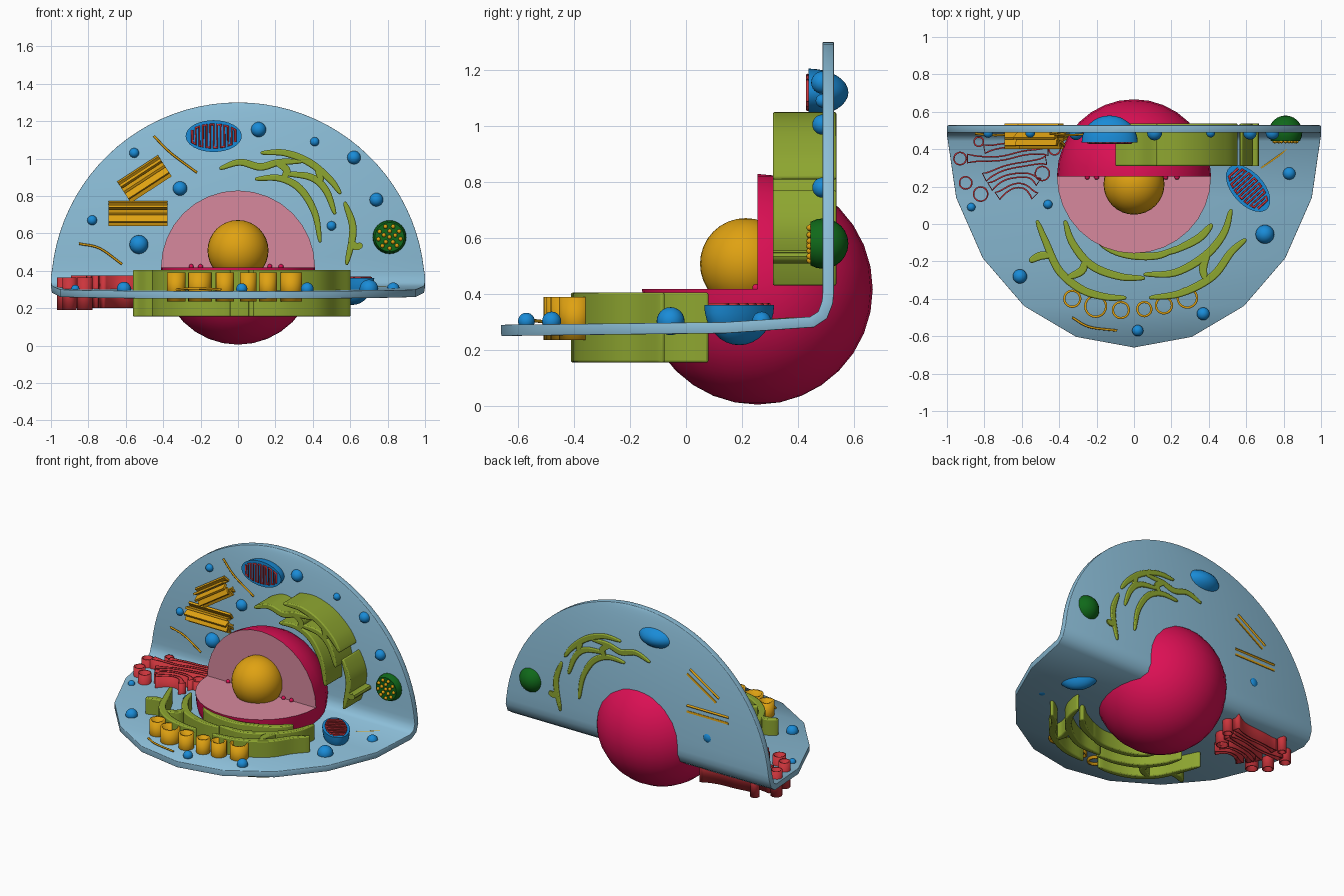
import bpy, bmesh, math
from mathutils import Matrix, Vector
from math import sin, cos, pi, radians, sqrt

if "Cube" in bpy.data.objects:
    bpy.data.objects.remove(bpy.data.objects["Cube"])


def mat(name, r, g, b):
    m = bpy.data.materials.new(name)
    m.diffuse_color = (r, g, b, 1)
    m.use_nodes = True
    m.node_tree.nodes["Principled BSDF"].inputs["Base Color"].default_value = m.diffuse_color
    return m


MEMBRANE = mat("pale blue", .26, .51, .68)
BLUE = mat("blue", .01, .26, .68)
CRIMSON = mat("crimson", .72, .005, .09)
PINK = mat("pink", .68, .25, .34)
GOLD = mat("gold", .74, .36, .006)
OLIVE = mat("olive", .27, .38, .03)
RED = mat("red", .6, .035, .045)
GREEN = mat("dark green", .005, .14, .01)

# Wall parts are drawn in x/z: local y becomes world z, local z becomes world -y
WALL = Matrix.Rotation(pi / 2, 4, 'X')
FLOOR = Matrix.Identity(4)


def finish(bm, name, mats, matrix=FLOOR, angle=40):
    bmesh.ops.recalc_face_normals(bm, faces=bm.faces)
    me = bpy.data.meshes.new(name)
    bm.to_mesh(me)
    bm.free()
    for m in mats:
        me.materials.append(m)
    ob = bpy.data.objects.new(name, me)
    bpy.context.collection.objects.link(ob)
    ob.matrix_world = matrix
    bpy.ops.object.select_all(action='DESELECT')
    ob.select_set(True)
    bpy.context.view_layer.objects.active = ob
    bpy.ops.object.shade_smooth_by_angle(angle=radians(angle))
    return ob


def smooth(pts, n=6):
    p = [Vector(q) for q in pts]
    p = [2 * p[0] - p[1]] + p + [2 * p[-1] - p[-2]]
    out = []
    for a, b, c, d in zip(p, p[1:], p[2:], p[3:]):
        for i in range(n):
            t = i / n
            out.append(.5 * (2 * b + (c - a) * t + (2 * a - 5 * b + 4 * c - d) * t ** 2
                             + (3 * b - a - 3 * c + d) * t ** 3))
    return out + [p[-2]]


def sides(pts, width):
    p = smooth(pts)
    left, right = [], []
    for i, q in enumerate(p):
        d = (p[min(i + 1, len(p) - 1)] - p[max(i - 1, 0)]).normalized()
        w = Vector((-d.y, d.x)) * width(i / (len(p) - 1))
        left.append(q + w)
        right.append(q - w)
    return left, right


def slab(name, pts, half, z0, z1, m, matrix=FLOOR):
    # solid ribbon with softened edges
    l, r = sides(pts, lambda t: half * (.35 + .65 * sqrt(max(0, sin(pi * t)))))
    bm = bmesh.new()
    rows = [[bm.verts.new((q.x, q.y, z0)) for q in s] for s in (l, r)]
    for i in range(len(l) - 1):
        bm.faces.new((rows[0][i], rows[0][i + 1], rows[1][i + 1], rows[1][i]))
    ext = bmesh.ops.extrude_face_region(bm, geom=bm.faces[:])["geom"]
    for v in ext:
        if isinstance(v, bmesh.types.BMVert):
            v.co.z = z1
    ob = finish(bm, name, [m], matrix)
    bv = ob.modifiers.new("soft_edges", 'BEVEL')
    bv.width, bv.segments, bv.limit_method = .007, 2, 'ANGLE'
    bv.angle_limit = radians(45)


def hollow(name, loop, z0, z1, thick, m):
    # upright thin wall following a closed outline
    bm = bmesh.new()
    lo = [bm.verts.new((q[0], q[1], z0)) for q in loop]
    hi = [bm.verts.new((q[0], q[1], z1)) for q in loop]
    for i in range(len(loop)):
        j = (i + 1) % len(loop)
        bm.faces.new((lo[i], lo[j], hi[j], hi[i]))
    s = finish(bm, name, [m]).modifiers.new("wall", 'SOLIDIFY')
    s.thickness, s.offset = thick, 0


def ring(x, y, r, n=20):
    return [(x + r * cos(2 * pi * i / n), y + r * sin(2 * pi * i / n)) for i in range(n)]


def ball(name, loc, r, m, cut=None, scale=(1, 1, 1), matrix=FLOOR, seg=24):
    # sphere, optionally sliced flat on its local top
    bm = bmesh.new()
    bmesh.ops.create_uvsphere(bm, u_segments=seg, v_segments=seg // 2, radius=1)
    if cut is not None:
        g = bmesh.ops.bisect_plane(bm, geom=bm.verts[:] + bm.edges[:] + bm.faces[:], dist=1e-4,
                                   plane_co=(0, 0, cut), plane_no=(0, 0, 1), clear_outer=True)
        bmesh.ops.holes_fill(bm, edges=[e for e in bm.edges if e.is_boundary])
    bmesh.ops.scale(bm, vec=[r * s for s in scale], verts=bm.verts)
    return finish(bm, name, [m], Matrix.Translation(loc) @ matrix)


def tube(name, pts, r, m, matrix=FLOOR):
    cu = bpy.data.curves.new(name, 'CURVE')
    cu.dimensions, cu.bevel_depth, cu.bevel_resolution, cu.use_fill_caps = '3D', r, 2, True
    s = cu.splines.new('POLY')
    s.points.add(len(pts) - 1)
    for p, q in zip(s.points, pts):
        p.co = (*q, 1)
    cu.materials.append(m)
    ob = bpy.data.objects.new(name, cu)
    bpy.context.collection.objects.link(ob)
    ob.matrix_world = matrix
    bpy.ops.object.select_all(action='DESELECT')
    ob.select_set(True)
    bpy.context.view_layer.objects.active = ob
    bpy.ops.object.convert(target='MESH')


# Cell membrane: half-round back wall bent into a coarser half-round floor
rows = [(cos(radians(a)), .508, .3 + sin(radians(a))) for a in range(90, 5, -4)]
rows += [(1, .505, .37), (1, .488, .325), (.995, .45, .30)]
rows += [(cos(radians(a)), .5 - 1.16 * sin(radians(a)), .284 - .014 * sin(radians(a)))
         for a in (18, 36, 54, 72, 90)]
bm = bmesh.new()
prev = None
for w, y, z in rows:
    xs = (-w, w) if w > 1e-4 else (0,)
    cur = [bm.verts.new((x, y, z)) for x in xs]
    if prev:
        bm.faces.new(prev + cur[::-1])
    prev = cur
shell = finish(bm, "cell_membrane", [MEMBRANE])
s = shell.modifiers.new("thickness", 'SOLIDIFY')
s.thickness, s.offset = .04, 0
bv = shell.modifiers.new("soft_rim", 'BEVEL')
bv.width, bv.segments, bv.limit_method, bv.angle_limit = .008, 2, 'ANGLE', radians(60)

# Nucleus: sphere with the upper front quarter removed, pink cut faces
bm = bmesh.new()
bmesh.ops.create_uvsphere(bm, u_segments=32, v_segments=16, radius=.412)
gone = [f for f in bm.faces if f.calc_center_median().z > 0 and f.calc_center_median().y < 0]
bmesh.ops.delete(bm, geom=gone, context='FACES')
e = 1e-4
flat = [v for v in bm.verts if abs(v.co.z) < e and v.co.y < e]
upright = [v for v in bm.verts if abs(v.co.y) < e and v.co.z > -e]
for vs, key in ((flat, lambda v: v.co.x), (upright, lambda v: math.atan2(max(v.co.z, 0), v.co.x))):
    bm.faces.new(sorted(vs, key=key)).material_index = 1
finish(bm, "nucleus", [CRIMSON, PINK], Matrix.Translation((0, .255, .417)))
ball("nucleolus", (0, .213, .508), .163, GOLD, seg=32)
for x in (-.25, -.2, .17, .23):
    ball("nuclear_pore", (x, .25, .422), .014, CRIMSON, seg=10)

# Endoplasmic reticulum on the back wall (x, z) and the floor (x, y)
for p in [[(-.10, .945), (.01, .98), (.12, .955), (.22, .98), (.35, .985)],
          [(.12, 1.03), (.25, 1.03), (.38, .98), (.49, .89), (.55, .81)],
          [(.09, .89), (.22, .895), (.33, .84), (.41, .71), (.44, .55)],
          [(.24, .92), (.39, .90), (.47, .83), (.52, .70)],
          [(.57, .77), (.615, .62), (.58, .43)],
          [(.60, .56), (.63, .53), (.665, .54)],
          [(.20, .98), (.26, .94), (.24, .89)],
          [(.42, .95), (.44, .90), (.43, .86)]]:
    slab("wall_reticulum", p, .02, -.537, -.31, OLIVE, WALL)
for p in [[(-.52, .02), (-.47, -.10), (-.40, -.25), (-.28, -.35), (-.15, -.39), (-.04, -.395)],
          [(-.56, -.20), (-.50, -.17), (-.44, -.17)],
          [(-.37, .02), (-.33, -.10), (-.23, -.22), (-.08, -.28), (.06, -.29)],
          [(-.22, .01), (-.17, -.10), (-.05, -.16), (.12, -.17), (.25, -.12)],
          [(.08, -.395), (.25, -.37), (.42, -.28), (.52, -.15), (.60, -.08)],
          [(.05, -.27), (.22, -.26), (.38, -.17), (.48, -.05), (.52, .08)],
          [(.18, -.16), (.34, -.08), (.42, .0)],
          [(-.36, -.29), (-.28, -.25), (-.26, -.19)],
          [(.38, -.30), (.37, -.23), (.40, -.15)]]:
    slab("floor_reticulum", p, .022, .155, .405, OLIVE)

# Golgi body: hollow folded sacs with loose hollow vesicles
for p in [[(-.80, .40), (-.69, .42), (-.56, .43), (-.44, .46)],
          [(-.89, .35), (-.72, .35), (-.585, .38), (-.46, .39)],
          [(-.80, .25), (-.69, .30), (-.56, .325), (-.47, .34)],
          [(-.77, .20), (-.68, .25), (-.57, .26), (-.51, .225)],
          [(-.73, .15), (-.65, .20), (-.585, .20), (-.53, .15)]]:
    l, r = sides(p, lambda t: .011 + .012 * abs(2 * t - 1) ** 6)
    hollow("golgi_sac", l + r[::-1], .2, .375, .008, RED)
for x, y, r in [(-.83, .44, .025), (-.93, .35, .033), (-.90, .22, .033),
                (-.82, .16, .038), (-.49, .27, .038), (-.425, .40, .03)]:
    hollow("golgi_vesicle", ring(x, y, r), .19, .365, .008, RED)

# Row of hollow gold cylinders at the front
for x, y, r in [(-.33, -.40, .043), (-.205, -.44, .056), (-.07, -.46, .043),
                (.055, -.455, .038), (.16, -.435, .043), (.285, -.395, .052)]:
    hollow("gold_cylinder", ring(x, y, r), .235, .39, .012, GOLD)

# Mitochondria: half ellipsoids with a winding inner fold on the cut face
fold = []
for i in range(13):
    x = -.115 + .23 * i / 12
    h = .062 * sqrt(1 - (x / .135) ** 2)
    fold += [(x, h, .002), (x, -h, .002)][::(-1) ** i]
for name, loc, rot in [("wall_mitochondrion", (-.13, .437, 1.12), WALL),
                       ("floor_mitochondrion", (.61, .19, .36), Matrix.Rotation(radians(-48), 4, 'Z'))]:
    ball(name, loc, 1, BLUE, cut=0, scale=(.15, .085, .143), matrix=rot, seg=32)
    tube(name + "_folds", fold, .0065, RED, Matrix.Translation(loc) @ rot)

# Lysosome with gold grains on its sliced face
ball("lysosome", (.81, .49, .58), .09, GREEN, cut=.5, matrix=WALL)
for n, r in ((1, 0), (5, .032), (9, .06)):
    for i in range(n):
        a = 2 * pi * i / n + r * 9
        ball("lysosome_grain", (.81 + r * cos(a), .442, .58 + r * sin(a)), .0115, GOLD, seg=10)

# Centrioles: nine blades around an axis
for x, z, length, tilt in [(-.50, .89, .26, 33), (-.535, .705, .315, 0)]:
    bm = bmesh.new()
    for i in range(9):
        turn = Matrix.Rotation(2 * pi * i / 9, 4, 'X') @ Matrix.Translation((0, 0, .046)) \
            @ Matrix.Rotation(radians(35), 4, 'X')
        bmesh.ops.create_cube(bm, size=1, matrix=turn @ Matrix.Diagonal((length, .014, .045, 1)))
    finish(bm, "centriole", [GOLD], Matrix.Translation((x, .47, z)) @ Matrix.Rotation(radians(-tilt), 4, 'Y'))

# Thin filaments
for p in [[(-.45, .483, 1.12), (-.36, .475, 1.03), (-.22, .483, .925)],
          [(-.85, .483, .545), (-.74, .475, .52), (-.62, .483, .435)],
          [(-.33, -.50, .30), (-.24, -.55, .305), (-.09, -.57, .30)],
          [(.85, .43, .31), (.78, .37, .31), (.68, .30, .305)]]:
    tube("filament", smooth(p), .006, GOLD)

# Free blue vesicles on the wall (x, z, r) and floor (x, y, r)
for x, z, r in [(.11, 1.155, .04), (.41, 1.09, .024), (.62, 1.005, .036), (.74, .78, .036),
                (.50, .64, .025), (-.31, .84, .038), (-.555, 1.03, .026), (-.78, .67, .026),
                (-.53, .54, .05)]:
    ball("wall_vesicle", (x, .487, z), r, BLUE)
for x, y, r in [(.83, .27, .034), (.70, -.055, .05), (-.46, .105, .024), (-.87, .09, .022),
                (-.61, -.28, .038), (.02, -.57, .03), (.37, -.48, .034)]:
    ball("floor_vesicle", (x, y, .303), r, BLUE)
